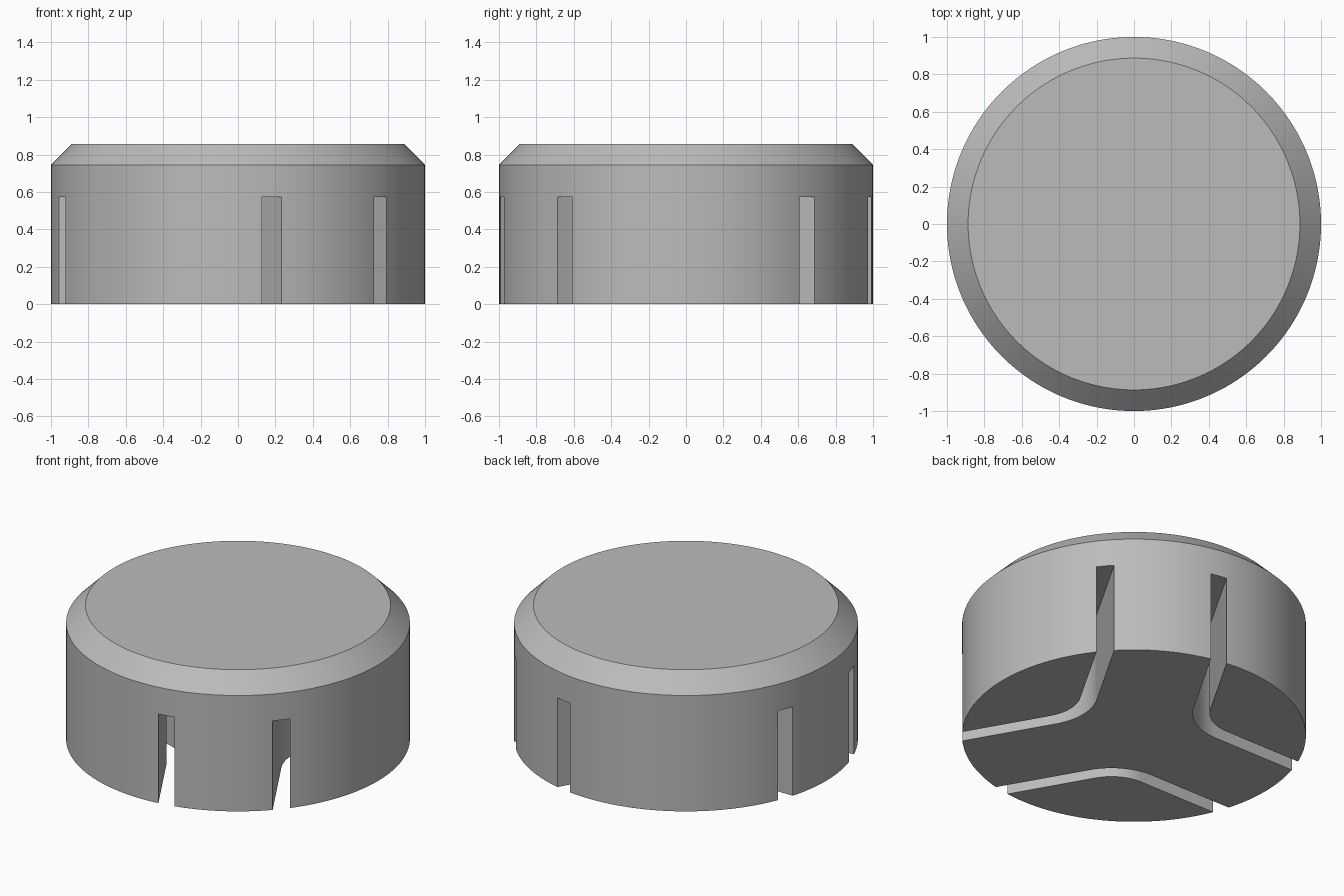
import bpy, bmesh
from math import sin, cos, pi, radians
from mathutils import Vector, Matrix

if "Cube" in bpy.data.objects:
    bpy.data.objects.remove(bpy.data.objects["Cube"])

SEGMENTS = 160
HEIGHT = 0.857
CHAMFER = 0.113
SLOT_DEPTH = 0.572
SLOT_WIDTH = 0.098
SLOT_OFFSET = 0.335      # from the axis of each arm to the slot centre line
BEND_RADIUS = 0.32

grey = bpy.data.materials.new("plain_grey")
grey.use_nodes = True
grey.diffuse_color = (0.5, 0.5, 0.5, 1)
grey.node_tree.nodes["Principled BSDF"].inputs["Base Color"].default_value = grey.diffuse_color


def make_object(name, bm):
    bmesh.ops.recalc_face_normals(bm, faces=bm.faces)
    mesh = bpy.data.meshes.new(name)
    bm.to_mesh(mesh)
    bm.free()
    mesh.materials.append(grey)
    obj = bpy.data.objects.new(name, mesh)
    bpy.context.collection.objects.link(obj)
    return obj


def make_body():
    """Chamfered disc from stacked rings."""
    bm = bmesh.new()
    rings = []
    for radius, z in ((1, 0), (1, HEIGHT - CHAMFER), (1 - CHAMFER, HEIGHT)):
        rings.append([bm.verts.new((radius * cos(2 * pi * i / SEGMENTS),
                                    radius * sin(2 * pi * i / SEGMENTS), z))
                      for i in range(SEGMENTS)])
    for low, high in zip(rings, rings[1:]):
        for i in range(SEGMENTS):
            j = (i + 1) % SEGMENTS
            bm.faces.new((low[i], low[j], high[j], high[i]))
    bm.faces.new(rings[0])
    bm.faces.new(rings[-1])
    return make_object("cap_body", bm)


def slot_side(radius):
    """One wall of the bent slot: straight, rounded bend, straight."""
    centre = Vector(((SLOT_OFFSET / sin(pi / 3)) + BEND_RADIUS / cos(pi / 6), 0))
    arc = [centre + radius * Vector((cos(a), sin(a)))
           for a in (radians(150 + 60 * i / 20) for i in range(21))]
    run = 1.2
    start = arc[0] + run * Vector((cos(pi / 3), sin(pi / 3)))
    end = arc[-1] + run * Vector((cos(pi / 3), -sin(pi / 3)))
    return [start] + arc + [end]


def make_slot_cutter(angle):
    bm = bmesh.new()
    outline = slot_side(BEND_RADIUS + SLOT_WIDTH / 2)
    outline += slot_side(BEND_RADIUS - SLOT_WIDTH / 2)[::-1]
    face = bm.faces.new([bm.verts.new((p.x, p.y, -0.1)) for p in outline])
    extruded = bmesh.ops.extrude_face_region(bm, geom=[face], use_keep_orig=True)
    top = [v for v in extruded["geom"] if isinstance(v, bmesh.types.BMVert)]
    bmesh.ops.translate(bm, verts=top, vec=(0, 0, SLOT_DEPTH + 0.1))
    bmesh.ops.rotate(bm, verts=bm.verts, matrix=Matrix.Rotation(angle, 3, 'Z'))
    cutter = make_object("slot_cutter", bm)
    cutter.hide_render = True
    return cutter


# Body with three bent slots cut up from the underside
body = make_body()
bpy.ops.object.select_all(action='DESELECT')
bpy.context.view_layer.objects.active = body
body.select_set(True)
for k in range(3):
    cutter = make_slot_cutter(k * 2 * pi / 3)
    cut = body.modifiers.new("slot", 'BOOLEAN')
    cut.operation = 'DIFFERENCE'
    cut.solver = 'EXACT'
    cut.object = cutter
    bpy.ops.object.modifier_apply(modifier=cut.name)
    bpy.data.objects.remove(cutter)

# Smooth curved walls, crisp rims
bpy.ops.object.shade_smooth_by_angle(angle=radians(30))
